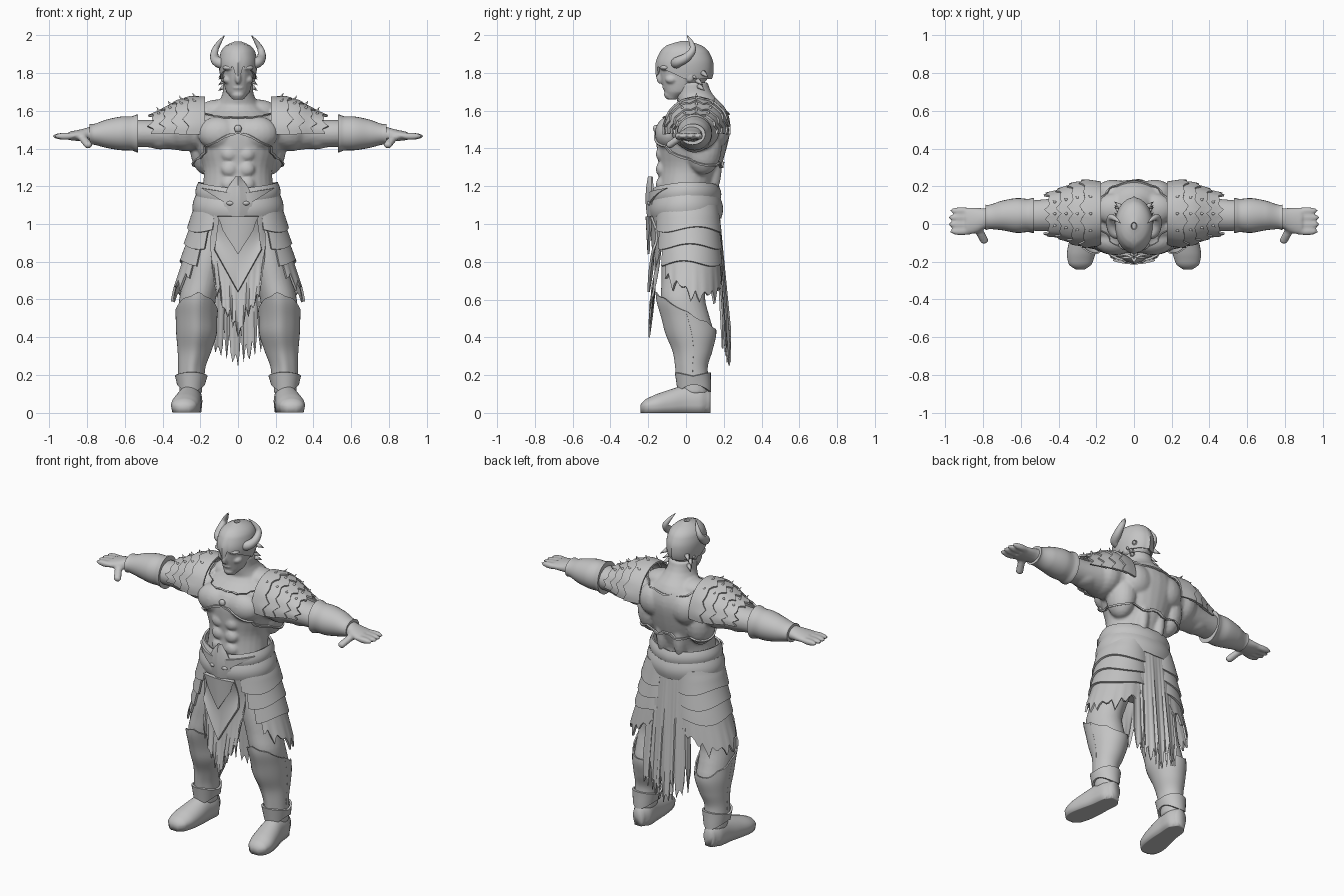
import bpy, bmesh
from math import sin, cos, pi, radians
from mathutils import Vector, Matrix

if "Cube" in bpy.data.objects:
    bpy.data.objects.remove(bpy.data.objects["Cube"])

grey = bpy.data.materials.new("dull grey")
grey.use_nodes = True
grey.diffuse_color = (0.55, 0.55, 0.55, 1)
for node in grey.node_tree.nodes:
    if node.type == 'BSDF_PRINCIPLED':
        node.inputs["Base Color"].default_value = grey.diffuse_color


def finish(bm, name, mirror=False, thick=0, wrap=None, voxel=0):
    """Turn a bmesh into a smooth object with its modifiers."""
    bmesh.ops.remove_doubles(bm, verts=bm.verts, dist=0.00001)
    bmesh.ops.recalc_face_normals(bm, faces=bm.faces)
    mesh = bpy.data.meshes.new(name)
    bm.to_mesh(mesh)
    bm.free()
    mesh.materials.append(grey)
    mesh.polygons.foreach_set("use_smooth", [True] * len(mesh.polygons))
    obj = bpy.data.objects.new(name, mesh)
    bpy.context.collection.objects.link(obj)
    if wrap:
        mod = obj.modifiers.new("wrap", 'SHRINKWRAP')
        mod.target, mod.offset = wrap, 0.004
    if mirror:
        obj.modifiers.new("mirror", 'MIRROR')
    if voxel:
        mod = obj.modifiers.new("blend", 'REMESH')
        mod.mode, mod.voxel_size, mod.use_smooth_shade = 'VOXEL', voxel, True
        mod = obj.modifiers.new("soften", 'SMOOTH')
        mod.iterations = 3
    if thick:
        mod = obj.modifiers.new("thickness", 'SOLIDIFY')
        mod.thickness, mod.offset = thick, 0
        mod = obj.modifiers.new("sharp rims", 'EDGE_SPLIT')
        mod.split_angle = radians(50)
    return obj


def ring_at(table, t):
    """Smoothly interpolate a row (position, centre u, centre v, radius u, radius v)."""
    last = len(table) - 1
    k = max(0, min(last - 1, sum(row[0] <= t for row in table) - 1))
    a, b, c, d = (table[min(max(j, 0), last)] for j in range(k - 1, k + 3))
    f = min(max((t - b[0]) / (c[0] - b[0]), 0), 1)
    return [q + f / 2 * (r - p + f * (2 * p - 5 * q + 4 * r - s + f * (3 * (q - r) + s - p)))
            for p, q, r, s in zip(a[1:], b[1:], c[1:], d[1:])]


def around(table, t, angle, grow=0, axis='z'):
    u, v, ru, rv = ring_at(table, t)
    p, q = u + (ru + grow) * cos(angle), v + (rv + grow) * sin(angle)
    return Vector({'x': (t, p, q), 'y': (p, t, q), 'z': (p, q, t)}[axis])


def loft(bm, table, axis='z', sides=(1,), steps=30, n=28):
    for side in sides:
        rings = []
        for i in range(steps + 1):
            t = table[0][0] + (table[-1][0] - table[0][0]) * i / steps
            points = [around(table, t, 2 * pi * j / n, 0, axis) for j in range(n)]
            rings.append([bm.verts.new((p.x * side, p.y, p.z)) for p in points])
        for low, high in zip(rings, rings[1:]):
            for j in range(n):
                bm.faces.new((low[j - 1], low[j], high[j], high[j - 1]))
        bm.faces.new(rings[0])
        bm.faces.new(rings[-1])


def ball(bm, centre, radii):
    for side in ((1, -1) if centre[0] else (1,)):
        place = Matrix.Translation((centre[0] * side, centre[1], centre[2]))
        bmesh.ops.create_uvsphere(bm, u_segments=20, v_segments=12, radius=1,
                                  matrix=place @ Matrix.Diagonal((*radii, 1)))


def spike(bm, base, tip, radius):
    base, tip = Vector(base), Vector(tip)
    turn = (tip - base).to_track_quat('Z', 'Y').to_matrix().to_4x4()
    bmesh.ops.create_cone(bm, cap_ends=True, segments=8, radius1=radius, radius2=0,
                          depth=(tip - base).length,
                          matrix=Matrix.Translation((base + tip) / 2) @ turn)


def shell(name, f, nu, nv, thick=0.012, **options):
    """Curved sheet from a function of u and v."""
    bm = bmesh.new()
    grid = [[bm.verts.new(f(i / nu, j / nv)) for j in range(nv + 1)] for i in range(nu + 1)]
    for i in range(nu):
        for j in range(nv):
            bm.faces.new((grid[i][j], grid[i + 1][j], grid[i + 1][j + 1], grid[i][j + 1]))
    return finish(bm, name, thick=thick, **options)


def mix(a, b, f):
    return a + (b - a) * f


def rag(u, teeth):
    return abs((u * teeth) % 1 * 2 - 1) * (0.6 + 0.4 * sin(u * teeth * 2.3))


BOTH = (1, -1)
TORSO = [(.85, 0, .02, .14, .12), (1, 0, .01, .2, .15), (1.1, 0, 0, .2, .16),
         (1.2, 0, 0, .185, .15), (1.3, 0, .02, .185, .165), (1.4, 0, .03, .22, .185),
         (1.5, 0, .04, .25, .195), (1.56, 0, .055, .22, .175), (1.62, 0, .08, .13, .125),
         (1.68, 0, .045, .085, .1), (1.75, 0, .03, .08, .085)]
LEG = [(.1, .25, .045, .06, .075), (.24, .245, .035, .062, .07), (.33, .23, .04, .08, .09),
       (.42, .22, .03, .097, .117), (.5, .22, .01, .097, .117), (.6, .215, -.015, .097, .117),
       (.7, .19, -.01, .1, .12), (.8, .165, 0, .105, .13), (.9, .14, .015, .11, .14),
       (1, .11, .02, .11, .14)]
ARM = [(.18, .05, 1.5, .13, .11), (.3, .05, 1.495, .11, .105), (.42, .05, 1.48, .088, .077),
       (.52, .045, 1.48, .082, .072), (.62, .045, 1.48, .075, .065), (.79, .03, 1.475, .055, .04),
       (.83, .02, 1.47, .067, .032), (.89, .015, 1.467, .074, .024)]
HEAD = [(1.66, 0, -.075, .03, .03), (1.7, 0, -.035, .062, .08), (1.77, 0, -.01, .08, .125),
        (1.85, 0, -.008, .09, .135), (1.91, 0, -.008, .078, .112), (1.94, 0, -.01, .05, .075),
        (1.955, 0, -.01, .008, .012)]

# Muscled body, blended into one skin
bm = bmesh.new()
loft(bm, TORSO)
loft(bm, LEG, 'z', BOTH)
loft(bm, ARM, 'x', BOTH)
ball(bm, (.1, -.085, 1.48), (.115, .08, .09))      # chest
ball(bm, (.17, .09, 1.41), (.085, .1, .15))        # flank
ball(bm, (.11, .16, 1.5), (.1, .075, .1))          # shoulder blade
ball(bm, (.1, .08, 1.6), (.11, .085, .06))         # neck muscle
ball(bm, (.28, .05, 1.5), (.11, .13, .115))        # shoulder
ball(bm, (.41, .05, 1.45), (.09, .075, .055))      # upper arm
ball(bm, (.06, .12, 1.3), (.045, .07, .16))        # lower back
for z in (1.21, 1.29, 1.37):
    ball(bm, (.045, -.125, z), (.045, .035, .042))
for y, reach in ((-.04, .045), (-.003, .055), (.034, .055), (.07, .045)):
    ball(bm, (.915, y, 1.465), (reach + .015, .02, .019))
for f in (0, .25, .5, .75, 1):
    ball(bm, (mix(.83, .795, f), mix(-.02, -.085, f), mix(1.465, 1.42, f)), (.024, .021, .02))
body = finish(bm, "body", voxel=.009)

# Head
bm = bmesh.new()
loft(bm, HEAD)
ball(bm, (0, -.135, 1.775), (.016, .022, .034))
ball(bm, (.04, -.11, 1.828), (.045, .03, .015))
ball(bm, (.05, -.075, 1.765), (.03, .035, .025))
ball(bm, (0, -.108, 1.722), (.03, .018, .009))
ball(bm, (0, -.085, 1.685), (.036, .032, .024))
ball(bm, (.082, .02, 1.785), (.012, .025, .035))
finish(bm, "head", voxel=.006)


# Helmet with a brow point and a crest
def helmet(u, v):
    a = 2 * pi * u
    front = max(0, -sin(a))
    low = 1.77 + .065 * front - .055 * max(0, front - .97) / .03
    crest = .01 if abs(cos(a)) < .05 else 0
    return around(HEAD, mix(low, 1.956, v), a, .006 + crest * (1 - v)) + Vector((0, 0, .006 * v))


shell("helmet", helmet, 48, 16)

# Horns
HORN = [(0, .065, -.05, 1.85, .032), (1, .105, -.045, 1.857, .028), (2, .124, 0, 1.88, .024),
        (3, .122, .035, 1.92, .018), (4, .1, .028, 1.96, .012), (5, .072, .005, 1.998, .002)]
curve = bpy.data.curves.new("horns", 'CURVE')
curve.dimensions, curve.bevel_depth, curve.use_fill_caps = '3D', 1, True
curve.materials.append(grey)
for side in BOTH:
    spline = curve.splines.new('POLY')
    spline.points.add(24)
    for i, point in enumerate(spline.points):
        x, y, z, r = ring_at(HORN, i / 24 * 5)
        point.co, point.radius = (x * side, y, z, 1), r
bpy.context.collection.objects.link(bpy.data.objects.new("horns", curve))

# Side tufts below the helmet
bm = bmesh.new()
for y, z in ((.03, 1.79), (.06, 1.76), (.09, 1.8), (.07, 1.73)):
    spike(bm, (.07, y, z), (.105, y + .03, z - .025), .016)
finish(bm, "head_tufts", mirror=True)

# Chest trim and clasp
def trim(u, v):
    a = pi * (u - .5)
    return Vector((.27 * cos(a), .03 + .23 * sin(a),
                   1.5 - .19 * sin(pi * min(u * .8, .5)) - .014 * v))


def collar(u, v):
    a = pi * (u - .5)
    return Vector((.2 * cos(a), .05 + .2 * sin(a), 1.585 + .03 * cos(a) + .012 * v))


shell("chest_trim", trim, 40, 2, mirror=True, wrap=body)
shell("collar_trim", collar, 30, 2, thick=.008, mirror=True, wrap=body)
bm = bmesh.new()
ball(bm, (0, -.16, 1.505), (.02, .014, .02))
finish(bm, "chest_clasp")

# Layered shoulder plates with spikes
PAULDRON = [(.17, .055, 1.49, .16, .175), (.25, .055, 1.49, .16, .165),
            (.32, .055, 1.49, .145, .145), (.39, .055, 1.49, .115, .105),
            (.48, .05, 1.485, .09, .07)]
for i in range(4):
    def plate(u, v, i=i):
        x = .175 + .062 * i + v * (.085 + .035 * rag(u, 7))
        return around(PAULDRON, x, radians(mix(-5, 185, u)), .004 + .014 * v, 'x')
    shell("shoulder_plate", plate, 28, 6, mirror=True)
bm = bmesh.new()
for x in (.22, .29, .35, .41):
    for angle in (60, 90, 120):
        base = around(PAULDRON, x, radians(angle), 0, 'x')
        tip = around(PAULDRON, x, radians(angle), .035, 'x') + Vector((.022, 0, 0))
        spike(bm, base, tip, .013)
finish(bm, "shoulder_spikes", mirror=True)

# Bracers
bm = bmesh.new()
loft(bm, [(.53, .045, 1.48, .092, .1), (.56, .045, 1.48, .086, .089), (.62, .045, 1.48, .09, .087),
          (.7, .045, 1.478, .076, .072), (.77, .037, 1.475, .062, .052),
          (.785, .035, 1.475, .066, .054)], 'x')
finish(bm, "bracer", mirror=True, thick=.004)

# Waist sashes
BELT = [(.98, 0, .005, .225, .165), (1.1, 0, 0, .215, .17), (1.23, 0, 0, .2, .163)]
for low, high, grow in ((1.12, 1.2, .004), (1.03, 1.13, .01)):
    def sash(u, v):
        a = 2 * pi * u
        z = mix(low, high, v) + .02 * abs(cos(a)) - .015 * max(0, -sin(a))
        return around(BELT, z, a, grow + .01 * sin(pi * v))
    shell("waist_sash", sash, 48, 6)

# Shield shaped buckle with wings and studs
BUCKLE = [(0, .01, 0, 0, 0), (.2, .05, 0, 0, 0), (.45, .075, 0, 0, 0), (.7, .06, 0, 0, 0),
          (1, .02, 0, 0, 0)]


def buckle(u, v):
    s = 2 * u - 1
    return Vector((s * ring_at(BUCKLE, v)[0], -.178 - .03 * (1 - abs(s)) * sin(pi * mix(.2, .9, v)),
                   mix(1.25, .98, v)))


def wing(u, v):
    return Vector((mix(.04, .19, u), -.19 + .09 * u * u,
                   1.13 + .06 * u + (v - .5) * .07 * (1 - u)))


shell("buckle", buckle, 12, 14)
shell("buckle_wing", wing, 10, 3, mirror=True)
bm = bmesh.new()
ball(bm, (.035, -.195, 1.02), (.018, .014, .014))
ball(bm, (.04, -.192, 1.11), (.022, .014, .012))
finish(bm, "buckle_studs")


# Hanging cloths, front and back
def front_cloth(u, v):
    x = (2 * u - 1) * mix(.125, .145, sin(pi * v))
    z = mix(1.05, .4 + 1.9 * abs(x) + .09 * rag(u, 9), v)
    return Vector((x, -.18 + .025 * sin(pi * v) - .015 * v + 1.5 * x * x, z))


def apron(u, v):
    x = (2 * u - 1) * mix(.1, .125, v)
    z = mix(1.04, .64 + 1.8 * abs(x), v)
    return Vector((x, -.198 + .024 * sin(pi * v) + 1.5 * x * x, z))


def apron_top(u, v):
    x = (2 * u - 1) * mix(.11, .08, v)
    return Vector((x, -.208 + .01 * v + 1.5 * x * x, mix(1.04, .84 + 1.6 * abs(x), v)))


def back_cloth(u, v):
    x = (2 * u - 1) * mix(.13, .165, v)
    z = mix(1.12, .25 + .2 * rag(u, 11) + .6 * abs(x), v)
    return Vector((x, .168 + .06 * v - 1.2 * x * x + .008 * v * sin(55 * x), z))


shell("front_cloth", front_cloth, 36, 14, thick=.008)
shell("front_apron", apron, 24, 10)
shell("front_apron_top", apron_top, 24, 6)
shell("back_cloth", back_cloth, 44, 16, thick=.008)

# Layered hip plates, the last one torn
HIP = [(.55, .15, .02, .19, .145), (.8, .125, .018, .163, .152), (1.05, .1, .01, .135, .155),
       (1.15, .09, .005, .125, .16)]
for i in range(4):
    def hip_plate(u, v, i=i):
        a = radians(mix(-80 + 10 * i, 105, u))
        drop = .13 + .015 * sin(9 * u + i)
        if i == 3:
            drop = .07 + .12 * sin(pi * u) + .08 * rag(u, 9)
        return around(HIP, 1.1 - .09 * i - drop * v, a, .016 * v)
    shell("hip_plate", hip_plate, 36, 8, mirror=True)


# Shin guards and ankle cuffs
def greave(u, v):
    a = 2 * pi * u
    front = -sin(a)
    top = .53 + .09 * front + .02 * rag(u, 8)
    ridge = .012 * max(0, front) ** 20
    return around(LEG, mix(.19, top, v), a, .006 + ridge + .006 * v ** 6)


def cuff(u, v):
    a = 2 * pi * u
    z = mix(.13 + .02 * cos(2 * a), .195 + .02 * abs(sin(a)), v)
    return around(LEG, z, a, .008 + .012 * v)


shell("greave", greave, 40, 20, thick=.008, mirror=True)
shell("ankle_cuff", cuff, 32, 4, mirror=True)

# Boots with flat soles
bm = bmesh.new()
loft(bm, [(-.24, .285, .03, .025, .015), (-.22, .285, .035, .058, .035),
          (-.16, .28, .04, .075, .058), (-.08, .268, .05, .073, .075), (0, .257, .06, .064, .088),
          (.08, .25, .06, .06, .09), (.13, .25, .06, .035, .055)], 'y')
for vert in bm.verts:
    if vert.co.z < .025:
        vert.co.z = 0
finish(bm, "boot", mirror=True)
